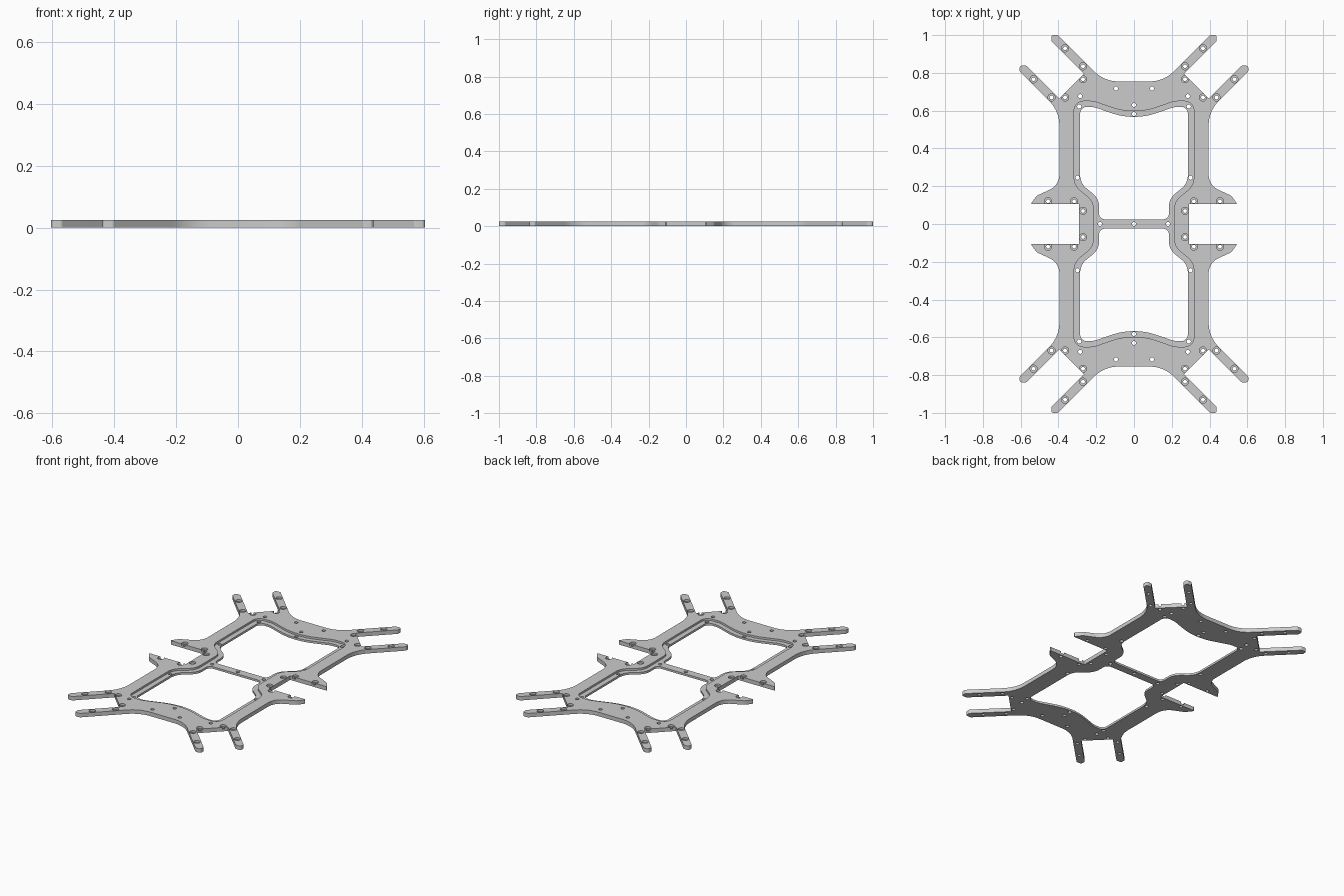
import bpy, bmesh, math
from mathutils import Vector

if "Cube" in bpy.data.objects:
    bpy.data.objects.remove(bpy.data.objects["Cube"])

H, LEDGE = 0.025, 0.013


def fillet(verts):
    """Closed outline from (x, y, corner radius) points."""
    out, n = [], len(verts)
    for i, (x, y, r) in enumerate(verts):
        p = Vector((x, y))
        a = (Vector(verts[i - 1][:2]) - p).normalized()
        b = (Vector(verts[(i + 1) % n][:2]) - p).normalized()
        ang = a.angle(b)
        if r == 0 or ang > 3.13:
            out.append(p)
            continue
        t = r / math.tan(ang / 2)
        c = p + (a + b).normalized() * (r / math.sin(ang / 2))
        s, e = p + a * t - c, p + b * t - c
        sweep = s.angle_signed(e)
        steps = max(4, int(abs(sweep) / 0.09))
        a0 = math.atan2(s.y, s.x)
        for k in range(steps + 1):
            # angle_signed is clockwise positive
            q = a0 - sweep * k / steps
            out.append(c + Vector((math.cos(q), math.sin(q))) * r)
    return out


def mirror_x(v):
    return v + [(-x, y, r) for x, y, r in reversed(v)]


def mirror_y(v):
    return v + [(x, -y, r) for x, y, r in reversed(v)]


def circle(x, y, r, n=24):
    return [Vector((x + r * math.cos(2 * math.pi * k / n),
                    y + r * math.sin(2 * math.pi * k / n))) for k in range(n)]


def prisms(name, loops, z0, z1):
    """One object holding an upright prism per outline."""
    bm = bmesh.new()
    for loop in loops:
        f = bm.faces.new([bm.verts.new((p.x, p.y, z0)) for p in loop])
        ext = bmesh.ops.extrude_face_region(bm, geom=[f], use_keep_orig=True)
        top = [g for g in ext["geom"] if isinstance(g, bmesh.types.BMVert)]
        bmesh.ops.translate(bm, verts=top, vec=(0, 0, z1 - z0))
    bmesh.ops.recalc_face_normals(bm, faces=bm.faces)
    me = bpy.data.meshes.new(name)
    bm.to_mesh(me)
    bm.free()
    ob = bpy.data.objects.new(name, me)
    bpy.context.collection.objects.link(ob)
    return ob


# Outer outline: one quarter, with two corner arms and a side spike
quarter = [(.158, .755, .18), (.403, 1.0, .012), (.438, 1.0, .012), (.438, .968, .01),
           (.265, .795, 0), (.396, .664, 0), (.57, .838, .012), (.605, .838, .012),
           (.605, .808, .01), (.395, .598, .188), (.395, .205, .09), (.515, .150, .04),
           (.548, .105, .004), (.29, .105, 0)]
plate = prisms("frame_plate", [fillet(mirror_x(mirror_y(quarter)))], 0, H)

# Windows either side of the centre bar
half_window = [(.06, .567, .35), (.215, .62, .12), (.285, .62, .035), (.285, .215, .09),
               (.185, .135, .09), (.185, .025, .03)]
window = fillet(mirror_x(half_window))
windows = [window, [Vector((p.x, -p.y)) for p in window]]

# Lowered ledge around the windows and the bar
recess_q = [(.06, .597, .35), (.215, .65, .12), (.317, .65, .05), (.317, .203, .09),
            (.212, .12, .09)]
recess = fillet(mirror_x(mirror_y(recess_q)))

# Screw holes with counterbores, and plain holes
bored = [(.27, .835), (.365, .93), (.27, .767), (.365, .67), (.437, .67), (.532, .766),
         (.455, .12), (.317, .12), (.27, .069)]
plain = [(.095, .717), (.285, .677), (.29, .622), (.30, .245)]
axis_holes = [(0, .63), (0, .582), (0, -.63), (0, -.582), (0, 0), (.18, 0), (-.18, 0)]


def four(pts):
    return [(sx * x, sy * y) for x, y in pts for sx in (1, -1) for sy in (1, -1)]


through = [circle(x, y, .011) for x, y in four(plain) + axis_holes]
through += [circle(x, y, .010) for x, y in four(bored)]
bores = [circle(x, y, .019) for x, y in four(bored)]

cutters = [prisms("recess_cutter", [recess] + bores, LEDGE, H + .1),
           prisms("window_cutter", windows + through, -.1, H + .1)]
bpy.context.view_layer.objects.active = plate
plate.select_set(True)
for c in cutters:
    c.hide_render = True
    m = plate.modifiers.new("cut", 'BOOLEAN')
    m.operation, m.solver, m.object = 'DIFFERENCE', 'EXACT', c
    bpy.ops.object.modifier_apply(modifier=m.name)
for c in cutters:
    bpy.data.objects.remove(c)
bpy.ops.object.shade_smooth_by_angle(angle=math.radians(30))
